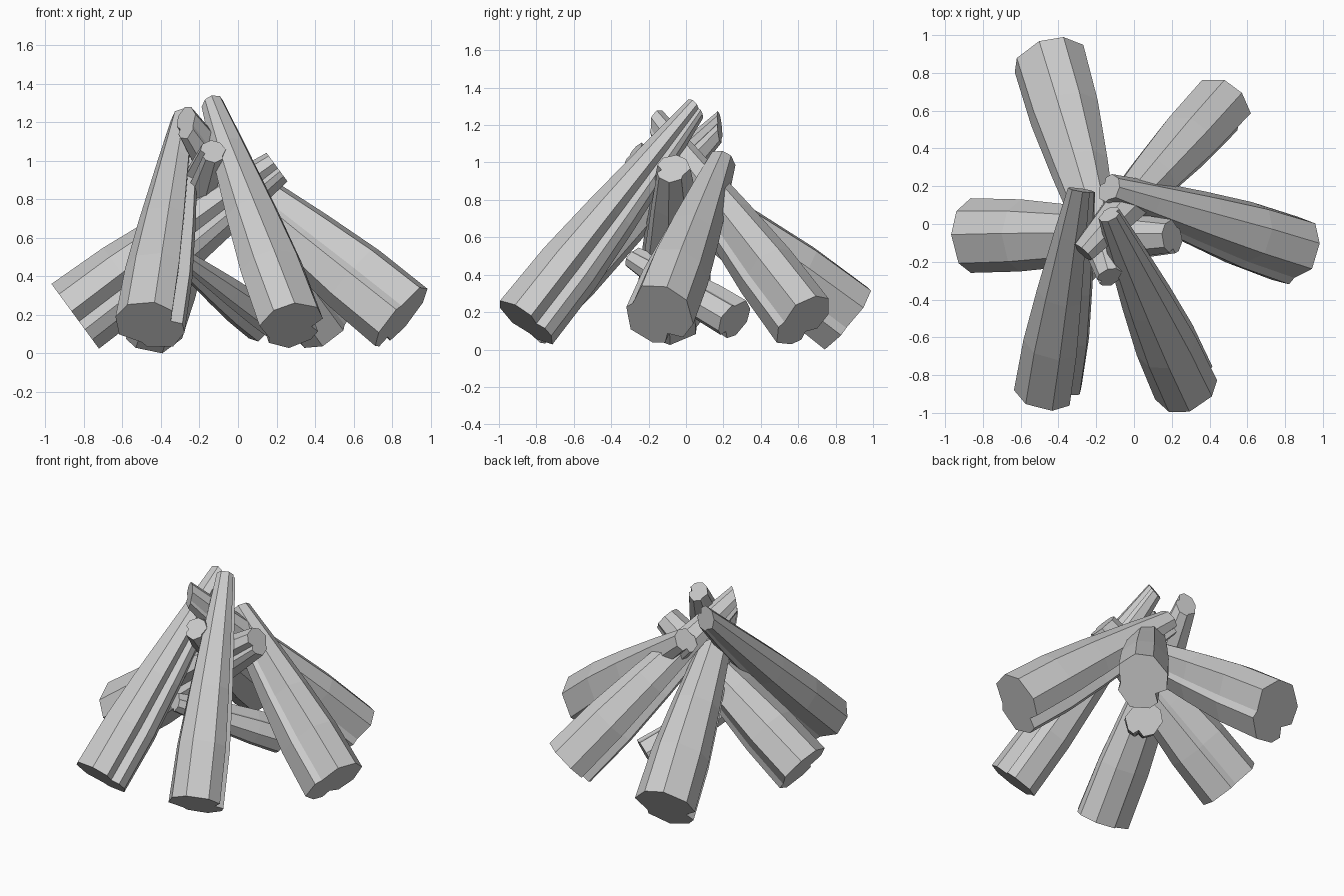
import bpy, bmesh
from math import radians, cos, sin
from mathutils import Vector

if "Cube" in bpy.data.objects:
    bpy.data.objects.remove(bpy.data.objects["Cube"])

# Split-log cross-section: (angle, radius factor), with one deep notch and one shallow one
SECTION = [(37, .95), (12, .68), (2, 1.0), (-18, 1.07), (-56, 1.09), (-100, .95),
           (-113, .8), (-157, 1.04), (-198, 1.03), (-236, 1.0), (-286, .96)]
# Position along the log, and blend from base radius (1) to tip radius (0)
TAPER = [(0, 1.0), (.25, .94), (.5, .68), (.8, .29), (1, 0)]


def make_log(name, base, tip, r_base, r_tip, roll, twist=8, slant=0.0):
    base, tip = Vector(base), Vector(tip)
    axis = (tip - base).normalized()
    side = axis.cross(Vector((0, 0, 1))).normalized()
    up = side.cross(axis)
    bm = bmesh.new()
    rings = []
    for t, k in TAPER:
        r = r_tip + (r_base - r_tip) * k
        centre = base.lerp(tip, t)
        ring = []
        for ang, f in SECTION:
            a = radians(ang + roll + twist * t)
            co = centre + (side * cos(a) + up * sin(a)) * r * f
            if t == 1:  # obliquely cut tip
                co += axis * sin(a) * r * f * slant
            ring.append(bm.verts.new(co))
        rings.append(ring)
    n = len(SECTION)
    for a, b in zip(rings, rings[1:]):
        for i in range(n):
            j = (i + 1) % n
            bm.faces.new((a[i], a[j], b[j], b[i]))
    bm.faces.new(rings[0])
    bm.faces.new(rings[-1])
    bmesh.ops.recalc_face_normals(bm, faces=bm.faces)
    me = bpy.data.meshes.new(name)
    bm.to_mesh(me)
    bm.free()
    ob = bpy.data.objects.new(name, me)
    bpy.context.collection.objects.link(ob)
    return ob


# Six logs leaning together
make_log("log_front_left", (-.46, -.87, .16), (-.28, .18, 1.2), .175, .07, 0, slant=.8)
make_log("log_front_right", (.28, -.86, .16), (-.13, .05, 1.3), .175, .06, -20, slant=.3)
make_log("log_right", (.85, -.14, .20), (-.13, .19, 1.01), .195, .08, -95)
make_log("log_back_right", (.46, .63, .17), (-.27, -.15, 1.21), .175, .068, -60, slant=.7)
make_log("log_back_left", (-.45, .86, .185), (-.13, -.28, 1.06), .2, .07, -40)
make_log("log_left", (-.85, -.07, .21), (.2, -.07, .98), .2, .09, -30)
# Small stick inside the stack
make_log("inner_stick", (.13, .26, .17), (-.29, -.28, .5), .115, .06, -130)

# Rest the stack on the ground
objs = list(bpy.context.collection.objects)
low = min(v.co.z for ob in objs for v in ob.data.vertices)
for ob in objs:
    for v in ob.data.vertices:
        v.co.z -= low
